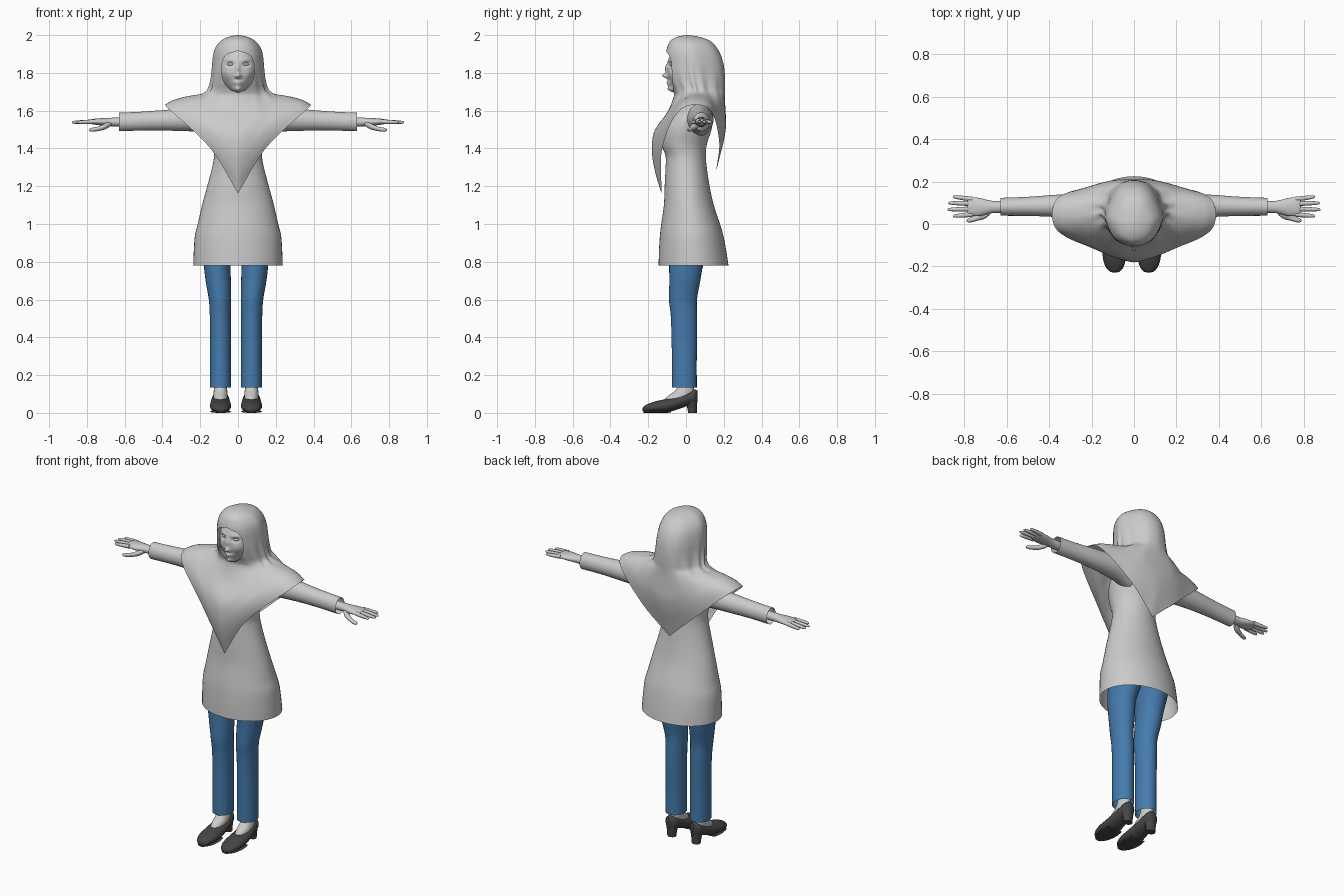
import bpy, bmesh
from math import sin, cos, pi, exp, radians
from mathutils import Vector


def material(name, color):
    m = bpy.data.materials.new(name)
    m.diffuse_color = (*color, 1)
    return m


DENIM = material("denim", (0.06, 0.20, 0.42))
BLACK = material("black_leather", (0.06, 0.06, 0.06))


def finish(name, bm, mirror=False, mat=None, x0=0.0, angle=50):
    bmesh.ops.remove_doubles(bm, verts=bm.verts, dist=1e-5)
    bmesh.ops.recalc_face_normals(bm, faces=bm.faces)
    me = bpy.data.meshes.new(name)
    bm.to_mesh(me)
    bm.free()
    ob = bpy.data.objects.new(name, me)
    bpy.context.collection.objects.link(ob)
    ob.location.x = x0
    if mat:
        me.materials.append(mat)
    if mirror:
        ob.modifiers.new("Mirror", 'MIRROR')
    bpy.ops.object.select_all(action='DESELECT')
    ob.select_set(True)
    bpy.context.view_layer.objects.active = ob
    bpy.ops.object.shade_smooth_by_angle(angle=radians(angle))
    return ob


def spline(p, s):
    """Point at parameter s on a Catmull-Rom curve through p."""
    n = len(p)
    i = min(int(s), n - 2)
    f = s - i
    b, c = p[i], p[i + 1]
    a = p[i - 1] if i > 0 else b * 2 - c
    d = p[i + 2] if i + 2 < n else c * 2 - b
    return (b * 2 + (c - a) * f + (a * 2 - b * 5 + c * 4 - d) * f ** 2
            + (b * 3 - a - c * 3 + d) * f ** 3) * 0.5


def skin(rows, closed, caps=False):
    bm = bmesh.new()
    vs = [[bm.verts.new(p) for p in r] for r in rows]
    n = len(rows[0])
    for r, q in zip(vs, vs[1:]):
        for j in range(n if closed else n - 1):
            k = (j + 1) % n
            bm.faces.new((r[j], r[k], q[k], q[j]))
    if caps:
        bm.faces.new(vs[0])
        bm.faces.new(vs[-1])
    return bm


def loft(name, axis, secs, n=28, sub=4, caps=True, **kw):
    """Elliptic sections (position, centre1, centre2, radius1, radius2) along an axis."""
    secs = [Vector(s) for s in secs]
    rows = []
    for k in range((len(secs) - 1) * sub + 1):
        t, c1, c2, r1, r2 = spline(secs, k / sub)
        row = []
        for j in range(n):
            a = 2 * pi * j / n
            p, q = c1 + r1 * cos(a), c2 + r2 * sin(a)
            row.append({'x': (t, p, q), 'y': (p, t, q), 'z': (p, q, t)}[axis])
        rows.append(row)
    return finish(name, skin(rows, True, caps), **kw)


# Tunic: height, half width, front y, back y
tunic = [(0.78, .237, -.145, .225), (0.86, .234, -.143, .213), (0.94, .228, -.138, .197),
         (1.0, .213, -.131, .18), (1.1, .19, -.117, .147), (1.2, .163, -.113, .125),
         (1.3, .137, -.108, .11), (1.36, .127, -.108, .105), (1.42, .132, -.13, .11),
         (1.5, .15, -.13, .135), (1.57, .15, -.085, .145), (1.63, .10, -.03, .13),
         (1.68, .05, -.02, .10)]
loft("tunic", 'z', [(z, 0, (f + b) / 2, w, (b - f) / 2) for z, w, f, b in tunic],
     n=48, caps=False)

# Sleeves
loft("sleeves", 'x', [(.10, .07, 1.55, .07, .085), (.20, .08, 1.553, .066, .066),
                      (.36, .085, 1.55, .053, .056), (.50, .083, 1.545, .045, .05),
                      (.63, .081, 1.54, .042, .049)], caps=False, mirror=True)

# Hands: palm, four fingers, thumb
loft("palms", 'x', [(.50, .08, 1.54, .028, .028), (.64, .08, 1.54, .028, .024),
                    (.68, .08, 1.54, .031, .022), (.73, .08, 1.541, .043, .019),
                    (.775, .083, 1.542, .043, .013), (.785, .083, 1.542, .036, .007)],
     n=20, mirror=True)
fingers = [(.045, .037, .853), (.071, .068, .879), (.096, .099, .876), (.117, .128, .853)]
for i, (y0, y1, tip) in enumerate(fingers):
    secs = []
    for f, r in ((0, .0115), (.35, .011), (.7, .0095), (.93, .007), (1, .002)):
        secs.append((.76 + (tip - .76) * f, y0 + (y1 - y0) * f, 1.542 - .004 * f, r, r))
    loft(f"finger_{i + 1}", 'x', secs, n=12, sub=2, mirror=True)
loft("thumbs", 'x', [(.67, .065, 1.532, .012, .012), (.70, .045, 1.518, .019, .016),
                     (.74, .028, 1.504, .013, .012), (.775, .018, 1.499, .011, .01),
                     (.79, .016, 1.498, .003, .003)], n=12, mirror=True)

# Lower body sits slightly off centre
LOW = -0.0105
loft("trouser_legs", 'z', [(.135, .082, -.009, .056, .066), (.30, .082, -.009, .055, .066),
                           (.42, .082, -.009, .055, .068), (.52, .083, -.011, .056, .070),
                           (.60, .085, -.016, .059, .074), (.70, .094, -.006, .067, .082),
                           (.78, .099, .001, .071, .090), (.90, .092, .025, .086, .11),
                           (1.0, .085, .03, .083, .11)],
     caps=False, mirror=True, mat=DENIM, x0=LOW)
loft("feet", 'z', [(.22, .082, -.002, .034, .038), (.15, .082, 0, .033, .04),
                   (.115, .082, -.008, .036, .052), (.085, .082, -.03, .038, .072),
                   (.055, .082, -.045, .036, .08)], n=20, mirror=True, x0=LOW)
loft("shoes", 'y', [(-.229, .08, .018, .008, .008), (-.222, .08, .02, .026, .016),
                    (-.20, .081, .025, .043, .023), (-.16, .082, .032, .054, .030),
                    (-.10, .082, .039, .056, .036), (-.04, .082, .056, .051, .036),
                    (.015, .082, .077, .044, .038), (.045, .082, .085, .036, .040),
                    (.06, .082, .087, .016, .032)], n=24, mirror=True, mat=BLACK, x0=LOW)
loft("shoe_soles", 'y', [(-.225, .08, .006, .02, .006), (-.19, .081, .006, .046, .006),
                         (-.13, .082, .006, .055, .006), (-.08, .082, .009, .05, .008)],
     n=20, mirror=True, mat=BLACK, x0=LOW)
loft("shoe_heels", 'z', [(0, .082, .034, .026, .023), (.03, .082, .032, .029, .026),
                         (.075, .082, .028, .038, .033)], n=20, mirror=True, mat=BLACK, x0=LOW)

# Head: ellipsoid with features pushed along y (amount, x, z, x spread, z spread)
features = [(.012, 0, 1.822, .010, .026), (.030, 0, 1.784, .013, .013),
            (.019, 0, 1.746, .026, .013), (-.006, 0, 1.744, .022, .003),
            (.036, 0, 1.710, .030, .022), (-.014, .042, 1.845, .020, .012),
            (.005, .042, 1.868, .025, .008), (.006, .014, 1.779, .006, .007),
            (.006, .055, 1.79, .022, .025)]
bm = bmesh.new()
bmesh.ops.create_uvsphere(bm, u_segments=96, v_segments=72, radius=1)
for v in bm.verts:
    x, y, z = v.co.x * .1, v.co.y * .1, 1.82 + v.co.z * .135
    if y < 0:
        push = sum(a * exp(-((abs(x) - cx) / sx) ** 2 - ((z - cz) / sz) ** 2)
                   for a, cx, cz, sx, sz in features)
        y -= push * min(1, -y / .04)
    v.co = (x * (1 - .2 * max(0, (1.8 - z) / .11)), y, z)
finish("head", bm, angle=80)
loft("eyes", 'x', [(.024, -.079, 1.845, .002, .002), (.032, -.079, 1.846, .008, .006),
                   (.042, -.076, 1.846, .010, .008), (.052, -.072, 1.846, .008, .006),
                   (.060, -.068, 1.845, .002, .002)], n=12, mirror=True)

# Headscarf hood rings: height, half width, front y, back y
hood = [(2.0, .0, .01, .01), (1.993, .042, -.04, .06), (1.973, .085, -.08, .122),
        (1.94, .114, -.098, .158), (1.90, .128, -.107, .182), (1.85, .134, -.107, .198),
        (1.80, .137, -.105, .205), (1.75, .143, -.09, .207), (1.71, .155, -.07, .206)]
# Headscarf cape, one drop line per direction from front round to back
cape = [
    [(0, -.065, 1.675), (0, -.10, 1.59), (0, -.168, 1.49), (0, -.18, 1.38),
     (0, -.162, 1.27), (0, -.13, 1.163)],
    [(.105, -.04, 1.675), (.115, -.075, 1.62), (.135, -.11, 1.56), (.15, -.13, 1.51),
     (.155, -.132, 1.455), (.15, -.125, 1.405)],
    [(.18, .02, 1.687), (.215, .01, 1.675), (.255, -.005, 1.663), (.295, -.015, 1.648),
     (.33, -.025, 1.63), (.362, -.03, 1.605)],
    [(.18, .10, 1.69), (.215, .105, 1.68), (.255, .112, 1.667), (.295, .118, 1.652),
     (.33, .12, 1.635), (.362, .12, 1.612)],
    [(.11, .185, 1.68), (.135, .19, 1.64), (.155, .192, 1.59), (.17, .19, 1.54),
     (.178, .183, 1.49), (.18, .175, 1.445)],
    [(0, .206, 1.66), (0, .21, 1.59), (0, .212, 1.52), (0, .20, 1.44),
     (0, .18, 1.36), (0, .16, 1.28)]]
keys = []
for deg, drop in zip((0, 40, 80, 105, 145, 180), cape):
    a = radians(deg)
    col = []
    for z, w, f, b in hood:
        yc = f + .45 * (b - f)
        col.append(Vector((w * sin(a) if 0 < deg < 180 else 0,
                           yc - cos(a) * (yc - f if deg < 90 else b - yc), z)))
    keys.append(col + [Vector(p) for p in drop])


def row_points(v):
    r = [spline(c, v) for c in keys]
    sharp = min(1, max(0, (v - 11) / 3))
    flip = lambda p: Vector((-p.x, p.y, p.z))
    ends = [flip(q).lerp(p * 2 - q, sharp) for p, q in ((r[0], r[1]), (r[5], r[4]))]
    return [ends[0]] + r + [ends[1]]


def face_opening(z):
    t = (z - 1.805) / .105
    k = 3 if t > 0 else 2
    return .086 * (1 - abs(t) ** k) ** (1 / k) if abs(t) < 1 else 0


rows, NC = [], 40
for i in range((len(keys[0]) - 1) * 5 + 1):
    v = i / 5
    r = row_points(v)
    h = face_opening(r[1].z)
    lo, hi = 0.0, 2.0
    for _ in range(30 if h else 0):
        mid = (lo + hi) / 2
        lo, hi = (mid, hi) if spline(r, 1 + mid).x < h else (lo, mid)
    row = []
    for j in range(NC + 1):
        u = lo + (5 - lo) * j / NC
        p = spline(r, 1 + u)
        # soft hanging folds at the sides of the neck
        fold = .007 * sin(u * 9) * exp(-((v - 8.5) / 2.2) ** 2) * sin(pi * u / 5) ** 2
        p += Vector((p.x, p.y - .05, 0)).normalized() * fold
        if j == NC or u == 0:
            p.x = 0
        row.append(p)
    rows.append(row)
finish("headscarf", skin(rows, False), mirror=True, angle=70)
